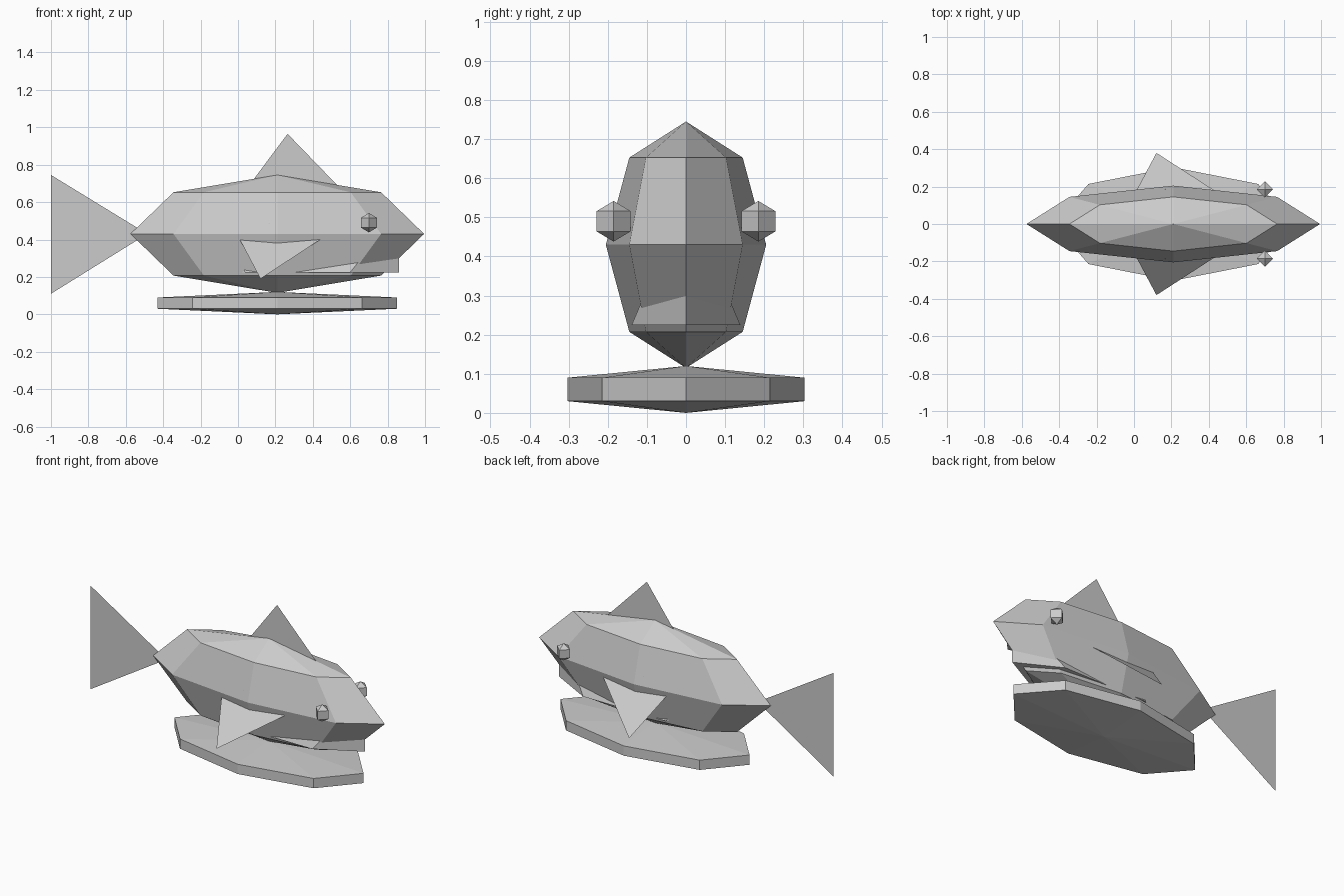
import bpy
from math import cos, sin, pi

old = bpy.data.objects.get("Cube")
if old:
    bpy.data.objects.remove(old, do_unlink=True)

GREY = (0.6, 0.6, 0.6, 1.0)
grey = bpy.data.materials.new("plain_grey")
grey.use_nodes = True
grey.diffuse_color = GREY
grey.node_tree.nodes["Principled BSDF"].inputs["Base Color"].default_value = GREY


def finish(obj, name):
    obj.name = name
    obj.data.name = name
    obj.data.materials.clear()
    obj.data.materials.append(grey)
    return obj


def make_mesh(name, verts, faces):
    mesh = bpy.data.meshes.new(name)
    mesh.from_pydata(verts, [], faces)
    obj = bpy.data.objects.new(name, mesh)
    bpy.context.collection.objects.link(obj)
    return finish(obj, name)


def ellipsoid(name, center, radii, segments, rings):
    """Low-poly squashed sphere; two rings give a double cone."""
    bpy.ops.mesh.primitive_uv_sphere_add(segments=segments, ring_count=rings, radius=1)
    obj = bpy.context.object
    for v in obj.data.vertices:
        v.co = [c + r * p for c, r, p in zip(center, radii, v.co)]
    return finish(obj, name)


def fin(name, *points):
    return make_mesh(name, points, [tuple(range(len(points)))])


# Faceted body, lateral ridge and flat base
ellipsoid("body", (0.21, 0, 0.43), (0.785, 0.205, 0.315), 8, 4)
ellipsoid("side_ridge", (0.17, 0, 0.46), (0.685, 0.215, 0.05), 8, 2)
ellipsoid("base", (0.21, 0, 0.06), (0.74, 0.35, 0.06), 8, 2)

# Flat tail and dorsal fin
fin("tail_fin", (-1, 0, 0.745), (-1, 0, 0.11), (-0.485, 0, 0.43))
fin("dorsal_fin", (0.03, 0, 0.65), (0.57, 0, 0.65), (0.265, 0, 0.965))

# Paired eyes and sloping side fins
for side, label in ((-1, "near"), (1, "far")):
    ellipsoid(label + "_eye", (0.7, side * 0.185, 0.49), (0.05, 0.05, 0.052), 4, 2)
    fin(label + "_side_fin", (-0.01, side * 0.136, 0.437),
        (0.497, side * 0.136, 0.437), (0.12, side * 0.38, 0.19))

# Lower jaw: six-sided block that narrows upward into the body
front, middle = 0.86, 0.32
verts = []
for z, shoulder, half in ((0.225, 0.6, 0.139), (0.3, 0.66, 0.107)):
    back = 2 * middle - shoulder
    verts += [(front, 0, z), (shoulder, half, z), (back, half, z),
              (2 * middle - front, 0, z), (back, -half, z), (shoulder, -half, z)]
faces = [tuple(reversed(range(6))), tuple(range(6, 12))]
faces += [(i, (i + 1) % 6, (i + 1) % 6 + 6, i + 6) for i in range(6)]
make_mesh("lower_jaw", verts, faces)
